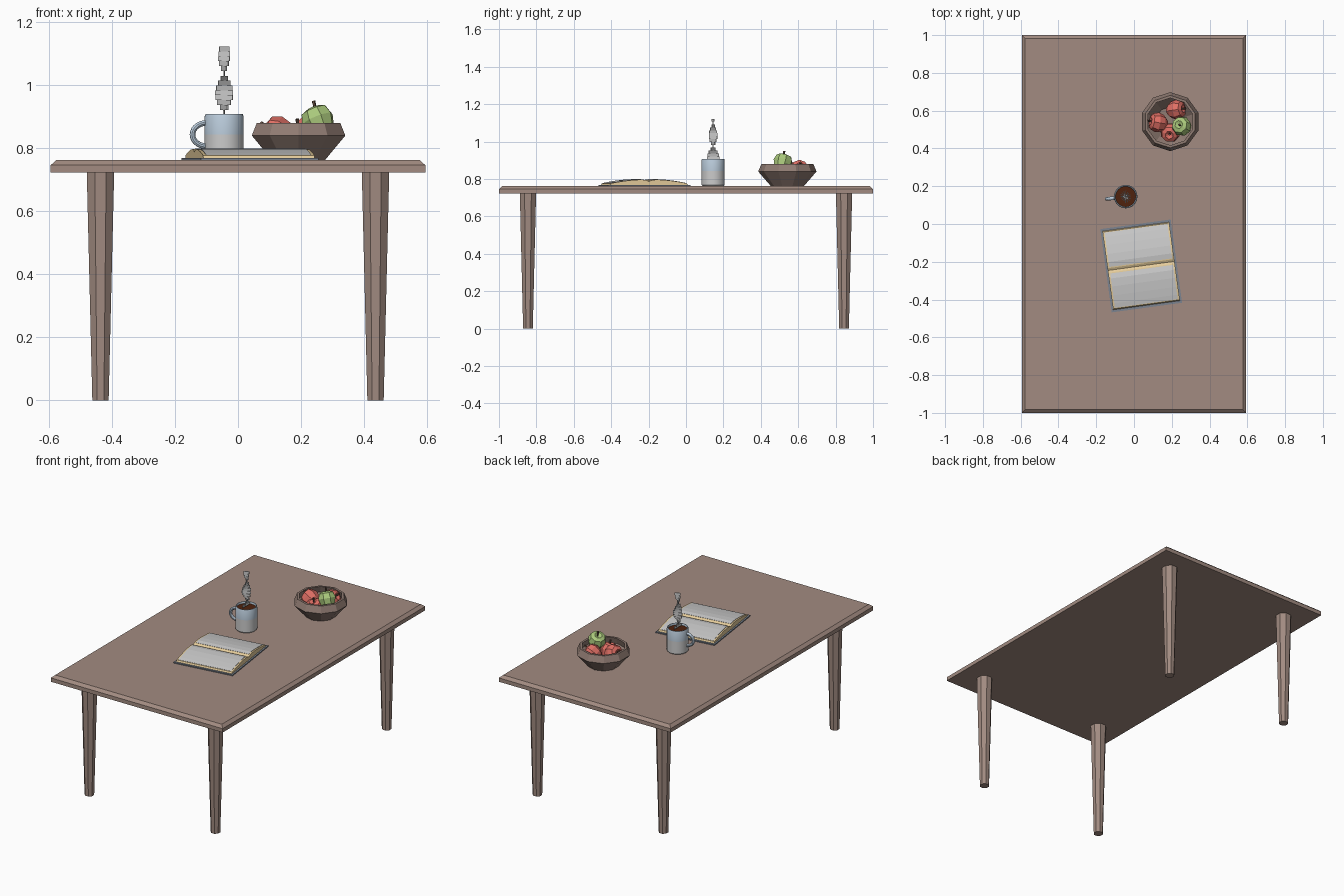
import bpy, bmesh
from math import sin, cos, pi, radians
from mathutils import Matrix, Vector

if "Cube" in bpy.data.objects:
    bpy.data.objects.remove(bpy.data.objects["Cube"])


def material(name, rgb):
    m = bpy.data.materials.new(name)
    m.diffuse_color = (*rgb, 1)
    m.use_nodes = True
    m.node_tree.nodes["Principled BSDF"].inputs["Base Color"].default_value = m.diffuse_color
    return m


WOOD = material("wood", (0.36, 0.26, 0.22))
BOWL = material("bowl_wood", (0.28, 0.20, 0.17))
RED = material("red_skin", (0.75, 0.16, 0.13))
GREEN = material("green_skin", (0.40, 0.58, 0.20))
STEM = material("stem_brown", (0.12, 0.07, 0.05))
GLAZE = material("blue_glaze", (0.50, 0.61, 0.72))
COFFEE = material("coffee", (0.08, 0.016, 0.004))
PAPER = material("page_edge", (0.79, 0.61, 0.33))
COVER = material("cover_blue", (0.20, 0.23, 0.28))


def finish(name, bm, mat=None, matrix=Matrix(), smooth=False):
    bmesh.ops.remove_doubles(bm, verts=bm.verts, dist=1e-5)
    bmesh.ops.recalc_face_normals(bm, faces=bm.faces)
    me = bpy.data.meshes.new(name)
    bm.to_mesh(me)
    bm.free()
    ob = bpy.data.objects.new(name, me)
    bpy.context.collection.objects.link(ob)
    ob.matrix_world = matrix
    if mat:
        me.materials.append(mat)
    if smooth:
        bpy.context.view_layer.objects.active = ob
        ob.select_set(True)
        bpy.ops.object.shade_smooth_by_angle(angle=radians(30))
        ob.select_set(False)
    return ob


def loft(bm, rings, cap=False):
    """Bridge a list of closed point rings."""
    rows = [[bm.verts.new(p) for p in r] for r in rings]
    n = len(rows[0])
    for a, b in zip(rows, rows[1:]):
        for i in range(n):
            j = (i + 1) % n
            bm.faces.new((a[i], a[j], b[j], b[i]))
    if cap:
        bm.faces.new(rows[0][::-1])
        bm.faces.new(rows[-1])


def lathe(name, profile, sides, mat=None, matrix=Matrix(), turn=0.0, smooth=False):
    """Spin (radius, height) points; zero radius closes to a point."""
    bm = bmesh.new()
    loft(bm, [[(r * cos(turn + 2 * pi * i / sides), r * sin(turn + 2 * pi * i / sides), z)
               for i in range(sides)] for r, z in profile])
    bmesh.ops.dissolve_degenerate(bm, dist=1e-6, edges=bm.edges)
    return finish(name, bm, mat, matrix, smooth)


def box(name, size, mat, matrix):
    bm = bmesh.new()
    bmesh.ops.create_cube(bm, size=1, matrix=Matrix.Diagonal((*size, 1)))
    return finish(name, bm, mat, matrix)


def extrude_x(name, outline, half, mat, matrix):
    """Extrude a (y, z) outline along local x."""
    bm = bmesh.new()
    loft(bm, [[(x, y, z) for y, z in outline] for x in (-half, half)], cap=True)
    return finish(name, bm, mat, matrix)


def at(x, y, z):
    return Matrix.Translation((x, y, z))


TOP = 0.762

# Table top with a chamfered upper edge
bm = bmesh.new()
loft(bm, [[(sx * (0.594 - d), sy * (1 - d), z) for sx, sy in ((-1, -1), (1, -1), (1, 1), (-1, 1))]
          for d, z in ((0, 0.722), (0, 0.746), (0.018, TOP))], cap=True)
finish("table_top", bm, WOOD)

# Tapered octagonal legs
for sx in (-1, 1):
    for sy in (-1, 1):
        lathe("table_leg", [(0, 0), (0.028, 0), (0.047, 0.722), (0, 0.722)], 8, WOOD,
              at(sx * 0.436, sy * 0.845, 0), pi / 8)

# Fruit bowl
lathe("fruit_bowl", [(0, 0), (0.088, 0), (0.156, 0.078), (0.139, 0.118), (0.125, 0.118),
                     (0.138, 0.078), (0.078, 0.016), (0, 0.016)], 10, BOWL,
      at(0.192, 0.542, TOP), pi / 2)

# Apples with stems: position, tilt angle, tilt heading, skin
APPLE = [(0, -0.042), (0.022, -0.048), (0.044, -0.026), (0.053, 0.006),
         (0.043, 0.036), (0.022, 0.045), (0, 0.032)]
for pos, tilt, heading, skin in (((0.128, 0.537, 0.848), 70, 170, RED),
                                 ((0.222, 0.605, 0.848), 62, 8, RED),
                                 ((0.192, 0.485, 0.828), 20, 250, RED),
                                 ((0.254, 0.517, 0.886), 25, 150, GREEN)):
    m = (Matrix.Translation(pos) @ Matrix.Rotation(radians(heading), 4, 'Z')
         @ Matrix.Rotation(radians(tilt), 4, 'Y'))
    lathe("apple", APPLE, 8, skin, m)
    lathe("apple_stem", [(0, 0.03), (0.004, 0.03), (0.006, 0.066), (0, 0.066)], 5, STEM,
          m @ Matrix.Rotation(radians(-10), 4, 'Y'))

# Mug: plain lower body, glazed upper body with hollow inside
MUG = at(-0.044, 0.145, TOP)
lathe("mug_base", [(0, 0), (0.056, 0), (0.062, 0.006), (0.062, 0.082)], 32, None, MUG, 0, True)
lathe("mug_body", [(0.062, 0.082), (0.062, 0.138), (0.059, 0.146), (0.056, 0.146),
                   (0.054, 0.140), (0.054, 0.015), (0, 0.015)], 32, GLAZE, MUG, 0, True)
lathe("coffee", [(0, 0.12), (0.0542, 0.12), (0.0542, 0.134), (0, 0.134)], 32, COFFEE, MUG)

# Mug handle: round tube swept along a half ellipse
bm = bmesh.new()
rings = []
for i in range(15):
    a = pi / 2 + pi * i / 14
    c = Vector((-0.056 + 0.045 * cos(a), 0, 0.081 + 0.037 * sin(a)))
    n = Vector((cos(a) / 0.045, 0, sin(a) / 0.037)).normalized()
    rings.append([c + n * (0.009 * cos(t)) + Vector((0, 0.010 * sin(t), 0))
                  for t in (2 * pi * k / 10 for k in range(10))])
loft(bm, rings, cap=True)
finish("mug_handle", bm, GLAZE, MUG @ Matrix.Rotation(radians(7), 4, 'Z'), True)

# Steam: stack of thin slabs that twist and narrow upward
STEPS, Z0, Z1 = 14, 0.906, 1.122
h = (Z1 - Z0) / STEPS
for i in range(STEPS):
    z = Z0 + h * (i + 0.5)
    box("steam", (0.066 - 0.034 * i / STEPS, 0.004, h), None,
        at(-0.044, 0.145, z) @ Matrix.Rotation(pi / 2 + pi * (z - 0.915) / 0.123, 4, 'Z'))

# Open book: cover, arched page blocks and top sheets
BOOK = at(0.038, -0.222, TOP) @ Matrix.Rotation(radians(7.8), 4, 'Z')
box("book_cover", (0.376, 0.445, 0.006), COVER, BOOK @ at(0, 0, 0.003))
ARCH = [(0.012, 0.031), (0.04, 0.035), (0.085, 0.033), (0.135, 0.027), (0.18, 0.020), (0.205, 0.015)]
for s in (-1, 1):
    page = [(0, 0.006), (0, 0.025)] + ARCH + [(0.210, 0.006)]
    extrude_x("book_pages", [(s * y, z) for y, z in page], 0.178, PAPER, BOOK)
    sheet = [(y * 0.95 + 0.006, z) for y, z in ARCH]
    outline = [(y, z + 0.002) for y, z in sheet] + [(y, z - 0.002) for y, z in sheet[::-1]]
    extrude_x("book_sheet", [(s * y, z) for y, z in outline], 0.168, None, BOOK)
